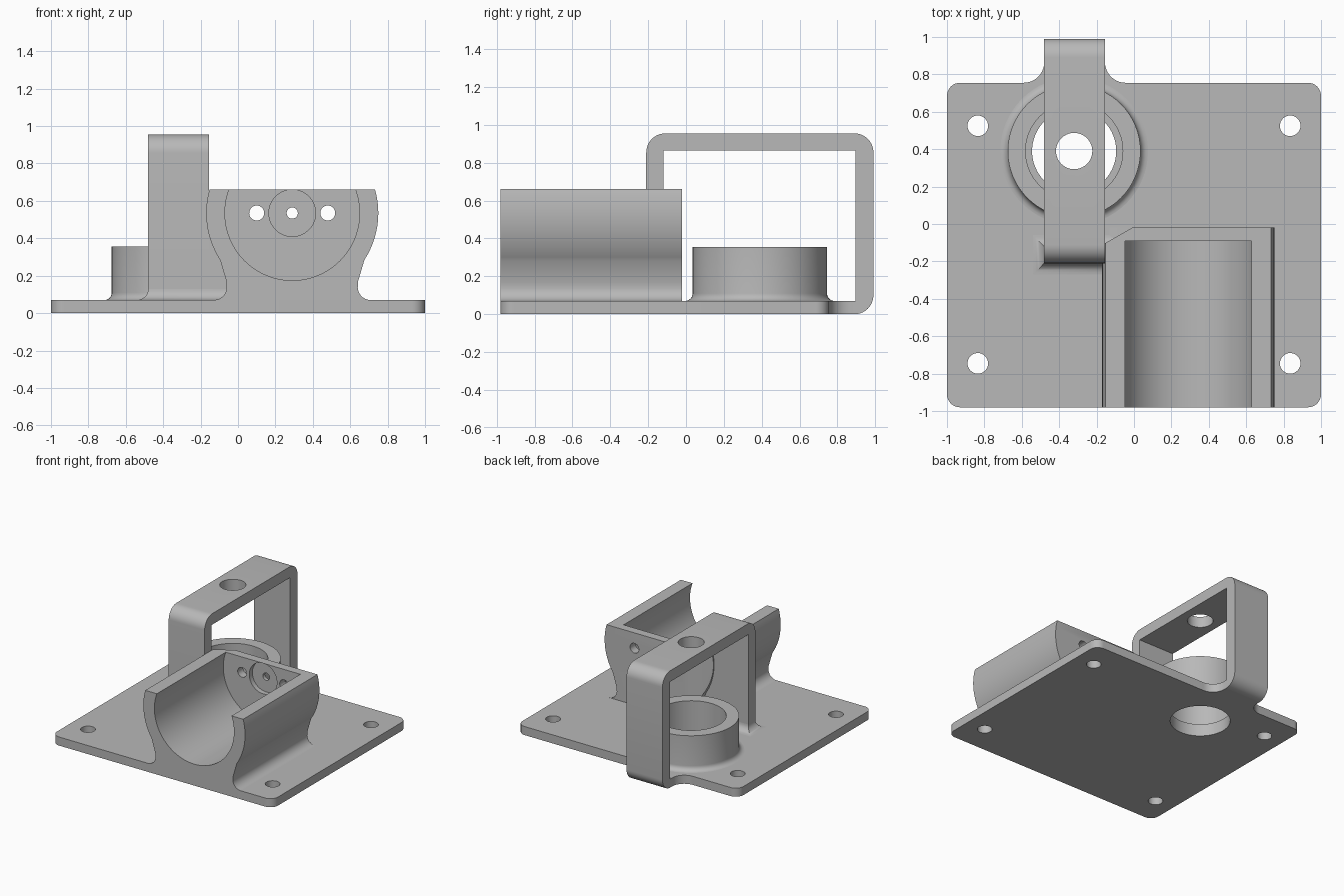
import bpy, bmesh
from math import sin, cos, pi, radians
from mathutils import Matrix, Vector

cube = bpy.data.objects.get("Cube")
if cube:
    bpy.data.objects.remove(cube)

grey = bpy.data.materials.new("plain grey")
grey.use_nodes = True
grey.diffuse_color = (0.48, 0.48, 0.48, 1)
grey.node_tree.nodes["Principled BSDF"].inputs["Base Color"].default_value = grey.diffuse_color

# Each axis maps a flat profile (u, v) and a depth w into space
SPACE = {
    "x": lambda u, v, w: (w, u, v),
    "y": lambda u, v, w: (u, w, v),
    "z": lambda u, v, w: (u, v, w),
}


def arc(cu, cv, r, start, end, steps=10):
    """Points on an arc, angles in degrees."""
    angles = [radians(start + (end - start) * i / steps) for i in range(steps + 1)]
    return [(cu + r * cos(a), cv + r * sin(a)) for a in angles]


def finish(name, bm):
    bmesh.ops.recalc_face_normals(bm, faces=bm.faces)
    mesh = bpy.data.meshes.new(name)
    bm.to_mesh(mesh)
    bm.free()
    mesh.materials.append(grey)
    obj = bpy.data.objects.new(name, mesh)
    bpy.context.collection.objects.link(obj)
    return obj


def loft(name, rings, closed=False):
    """Skin a list of point loops; cap the ends unless closed."""
    bm = bmesh.new()
    loops = [[bm.verts.new(p) for p in ring] for ring in rings]
    n = len(loops[0])
    pairs = list(zip(loops, loops[1:])) + ([(loops[-1], loops[0])] if closed else [])
    for a, b in pairs:
        for i in range(n):
            j = (i + 1) % n
            bm.faces.new((a[i], a[j], b[j], b[i]))
    if not closed:
        bm.faces.new(loops[0])
        bm.faces.new(loops[-1])
    return finish(name, bm)


def prism(name, profile, axis, lo, hi):
    return loft(name, [[SPACE[axis](u, v, w) for u, v in profile] for w in (lo, hi)])


def rod(u, v, r, axis, lo, hi, steps=64):
    return prism("cutter", arc(u, v, r, 0, 360, steps)[:-1], axis, lo, hi)


def cut(obj, cutters):
    for cutter in cutters:
        cutter.hide_render = True
        mod = obj.modifiers.new("cut", "BOOLEAN")
        mod.operation = "DIFFERENCE"
        mod.solver = "EXACT"
        mod.object = cutter
        bpy.context.view_layer.objects.active = obj
        bpy.ops.object.modifier_apply(modifier=mod.name)
        bpy.data.objects.remove(cutter)


TOP = 0.07                      # top of the base plate
RX, RY = -0.32, 0.39            # axis of the ring
CX, CZ = 0.29, 0.535            # axis of the cradle
LEFT, RIGHT = -0.48, -0.155     # sides of the strap

# Base plate with rounded corners and a filleted rear tab
outline = (arc(0.93, -0.91, 0.07, -90, 0) + arc(0.93, 0.685, 0.07, 0, 90)
           + arc(RIGHT + 0.11, 0.865, 0.11, 270, 180) + [(RIGHT, 0.89), (LEFT, 0.89)]
           + arc(LEFT - 0.11, 0.865, 0.11, 0, -90)
           + arc(-0.93, 0.685, 0.07, 90, 180) + arc(-0.93, -0.91, 0.07, 180, 270))
plate = prism("base_plate", outline, "z", 0, TOP)
cut(plate, [rod(x, y, 0.055, "z", -0.1, 0.2, 32)
            for x in (-0.835, 0.835) for y in (-0.745, 0.525)]
    + [rod(RX, RY, 0.225, "z", -0.1, 0.2)])

# Counterbored ring with a cove at its foot
section = ([(0.225, TOP)] + arc(0.395, TOP + 0.04, 0.04, 270, 180, 6)
           + [(0.355, 0.355), (0.26, 0.355), (0.26, 0.1), (0.225, 0.1)])
turns = [2 * pi * i / 64 for i in range(64)]
ring = loft("ring_holder", [[(RX + r * cos(a), RY + r * sin(a), z) for r, z in section]
                            for a in turns], closed=True)

# Strap that arches over the ring
side = ([(-0.12, TOP), (-0.21, TOP)] + arc(-0.11, 0.855, 0.1, 180, 90)
        + arc(0.89, 0.855, 0.1, 90, 0) + arc(0.89, 0.1, 0.1, 0, -90)
        + [(0.89, TOP), (0.895, TOP), (0.895, 0.865), (-0.12, 0.865)])
strap = prism("arched_strap", side, "x", LEFT, RIGHT)
cut(strap, [rod(RX, RY, 0.097, "z", 0.7, 1.1)])

# Cove around the front leg of the strap
rings = []
for u, z in arc(0.06, TOP + 0.06, 0.06, 270, 180, 8):
    rings.append([(LEFT - u, -0.21 - u, z), (-0.06, -0.21 - u, z),
                  (-0.06, -0.12 + u, z), (LEFT - u, -0.12 + u, z)])
foot = loft("strap_foot", rings)

# Web between the front leg and the cradle
web = prism("leg_web", [(-0.16, TOP), (-0.03, TOP), (-0.05, 0.2), (-0.1, 0.3),
                        (-0.1, 0.42), (-0.16, 0.42)], "y", -0.21, -0.12)

# Cradle: mirrored half profile with a necked, coved foot
half = (arc(0, CZ, 0.46, 15.8, -33, 20) + [(0.352, 0.17)]
        + arc(0.42, TOP + 0.07, 0.07, 170, 270, 8))
profile = ([(CX + u, v) for u, v in half]
           + [(CX - u, v) for u, v in reversed(half)])
cradle = prism("motor_cradle", profile, "y", -0.98, -0.02)
corner = prism("cutter", [(-0.29, -0.18), (-0.01, -0.02), (-0.01, 0.1), (-0.29, 0.1)],
               "z", TOP + 0.002, 0.8)
cut(cradle, [rod(CX, CZ, 0.36, "y", -1.1, -0.09, 96),
             rod(CX, CZ, 0.125, "y", -0.2, -0.05),
             rod(CX, CZ, 0.03, "y", -0.2, 0.1, 24),
             rod(CX - 0.19, CZ, 0.04, "y", -0.2, 0.1, 32),
             rod(CX + 0.19, CZ, 0.04, "y", -0.2, 0.1, 32),
             corner])

# Smooth the curved faces, keep the hard edges
bpy.ops.object.select_all(action="DESELECT")
for obj in (plate, ring, strap, foot, web, cradle):
    obj.select_set(True)
bpy.context.view_layer.objects.active = plate
bpy.ops.object.shade_smooth_by_angle(angle=radians(30))
